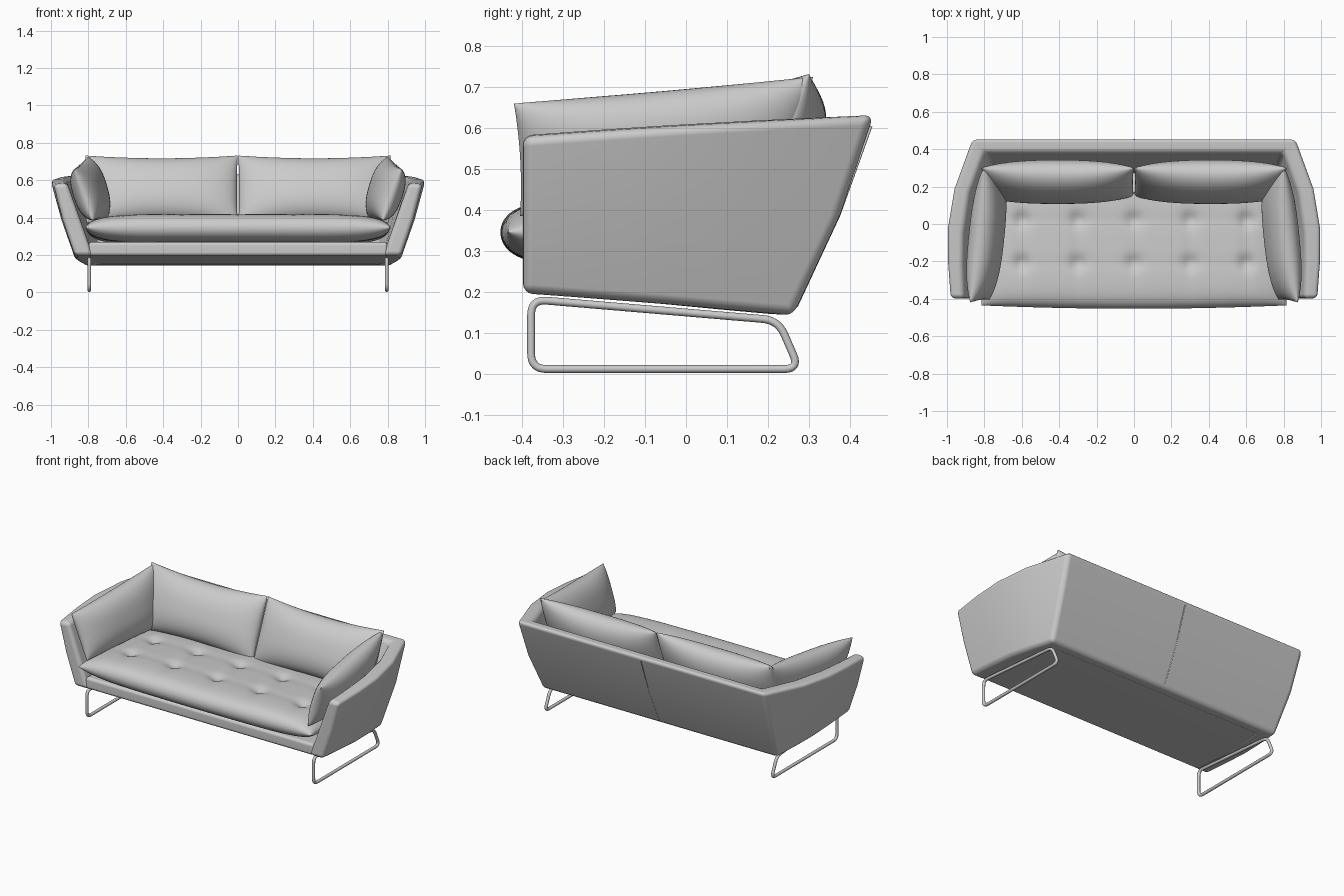
import bpy, bmesh
from math import sin, pi, exp, radians
from mathutils import Vector

if "Cube" in bpy.data.objects:
    bpy.data.objects.remove(bpy.data.objects["Cube"])


def finish(name, bm, bevel=0, segs=4):
    bmesh.ops.remove_doubles(bm, verts=bm.verts, dist=1e-5)
    bmesh.ops.recalc_face_normals(bm, faces=bm.faces)
    mesh = bpy.data.meshes.new(name)
    bm.to_mesh(mesh)
    bm.free()
    ob = bpy.data.objects.new(name, mesh)
    bpy.context.collection.objects.link(ob)
    for p in mesh.polygons:
        p.use_smooth = True
    if bevel:
        b = ob.modifiers.new("soft_edges", 'BEVEL')
        b.width, b.segments = bevel, segs
        b.limit_method, b.angle_limit = 'ANGLE', radians(32)
        ob.modifiers.new("normals", 'WEIGHTED_NORMAL')
    return ob


def cushion(name, corners, thick, power=2.0, sag=(0.0, 0.0), n=(36, 28), tufts=()):
    """Stuffed pillow over corners a,b (low edge) and d,c (high edge).
    sag pulls the low/high and the side edges inwards."""
    a, b, c, d = map(Vector, corners)
    normal = (b - a).cross(d - a).normalized()
    across, up = (b - a).normalized(), (d - a).normalized()
    bm = bmesh.new()
    for side in (1, -1):
        rows = []
        for j in range(n[1] + 1):
            v = sin((j / n[1] - .5) * pi)
            row = []
            for i in range(n[0] + 1):
                u = sin((i / n[0] - .5) * pi)
                s, t = (u + 1) / 2, (v + 1) / 2
                p = a.lerp(b, s).lerp(d.lerp(c, s), t)
                p -= up * v * sag[0] * (1 - u * u) + across * u * sag[1] * (1 - v * v)
                f = max(0, (1 - abs(u) ** power) * (1 - abs(v) ** power)) ** .5
                h = thick / 2 * f
                if side > 0:
                    for tx, ty in tufts:
                        dx, dy = p.x - tx, p.y - ty
                        h -= .018 * exp(-(dx * dx + dy * dy) / .0016)
                        h -= .006 * exp(-dx * dx / .0012 - dy * dy / .016)
                        h -= .004 * exp(-dx * dx / .02 - dy * dy / .0012)
                row.append(bm.verts.new(p + normal * side * h))
            rows.append(row)
        for r0, r1 in zip(rows, rows[1:]):
            for i in range(n[0]):
                bm.faces.new((r0[i], r0[i + 1], r1[i + 1], r1[i]))
    return finish(name, bm)


def tube(name, pts, radius, cyclic=False):
    cu = bpy.data.curves.new(name, 'CURVE')
    cu.dimensions = '3D'
    cu.bevel_depth, cu.bevel_resolution = radius, 4
    sp = cu.splines.new('POLY')
    sp.points.add(len(pts) - 1)
    for q, p in zip(sp.points, pts):
        q.co = (*p, 1)
    sp.use_cyclic_u = cyclic
    sp.use_smooth = True
    ob = bpy.data.objects.new(name, cu)
    bpy.context.collection.objects.link(ob)
    return ob


# Shell: one flared wall running arm - back - arm
# station: outer top, outer bottom, inner bottom, inner top (right half)
stations = [
    ((.985, -.398, .578), (.872, -.398, .197), (.775, -.398, .197), (.912, -.398, .584)),
    ((1.0, -.20, .592), (.872, -.22, .184), (.775, -.22, .184), (.918, -.22, .597)),
    ((1.0, -.02, .604), (.868, -.05, .171), (.77, -.06, .171), (.914, -.05, .608)),
    ((.965, .19, .616), (.85, .10, .158), (.755, .07, .158), (.88, .17, .62)),
    ((.865, .458, .632), (.825, .262, .144), (.73, .19, .147), (.80, .385, .628)),
]
bm = bmesh.new()
rings = []
for sign, group in ((1, stations), (-1, stations[::-1])):
    for k, st in enumerate(group):
        ot, ob_, ib, it = map(Vector, st)
        mid = ot.lerp(ob_, .5) + Vector((.008, .016 if st is stations[-1] else 0, 0))
        rings.append([bm.verts.new((p.x * sign, p.y, p.z)) for p in (ot, mid, ob_, ib, it)])
for r0, r1 in zip(rings, rings[1:]):
    for i in range(5):
        j = (i + 1) % 5
        bm.faces.new((r0[i], r0[j], r1[j], r1[i]))
bm.faces.new(rings[0])
bm.faces.new(rings[-1])
finish("shell", bm, .024)

# Base: sloping platform with a rounded front rail
bm = bmesh.new()
profile = [(-.392, .197), (-.392, .27), (.22, .25), (.22, .15)]
ends = [[bm.verts.new((x, y, z)) for y, z in profile] for x in (-.8, .8)]
for i in range(4):
    j = (i + 1) % 4
    bm.faces.new((ends[0][i], ends[0][j], ends[1][j], ends[1][i]))
for e in ends:
    bm.faces.new(e)
finish("base", bm, .018)

# Seat cushion with two rows of tufts
cushion("seat_cushion",
        [(-.815, -.435, .347), (.815, -.435, .347), (.80, .26, .325), (-.80, .26, .325)],
        .155, 7, (-.018, 0), (110, 64),
        [(x * .3, y) for x in range(-2, 3) for y in (-.21, .02)])

for sign, side in ((-1, "left"), (1, "right")):
    # Back cushion, leaning back
    x0, x1 = sorted((.002 * sign, .815 * sign))
    cushion("back_cushion_" + side,
            [(x0, .15, .37), (x1, .15, .37), (x1, .30, .732), (x0, .30, .732)],
            .20, 2.4, (.022, .004))

    # Arm cushion, leaning outwards
    cushion("arm_cushion_" + side,
            [(.775 * sign, -.405, .385), (.705 * sign, .24, .385),
             (.80 * sign, .31, .725), (.875 * sign, -.42, .66)],
            .165, 2.6, (.006, .008))

    # Sled leg: closed bent tube
    loop = [Vector((.795 * sign, y, z)) for y, z in
            ((-.378, .182), (-.378, .012), (.277, .012), (.225, .131))]
    pts = []
    for i, p in enumerate(loop):
        a = p + (loop[i - 1] - p).normalized() * .038
        b = p + (loop[(i + 1) % 4] - p).normalized() * .038
        for k in range(9):
            t = k / 8
            pts.append(a.lerp(p, t).lerp(p.lerp(b, t), t))
    tube("sled_leg_" + side, pts, .0095, True)

# Stitched seam down the middle of the back
tube("back_seam", [(0, .27, .165), (0, .374, .388), (0, .452, .605)], .003)
